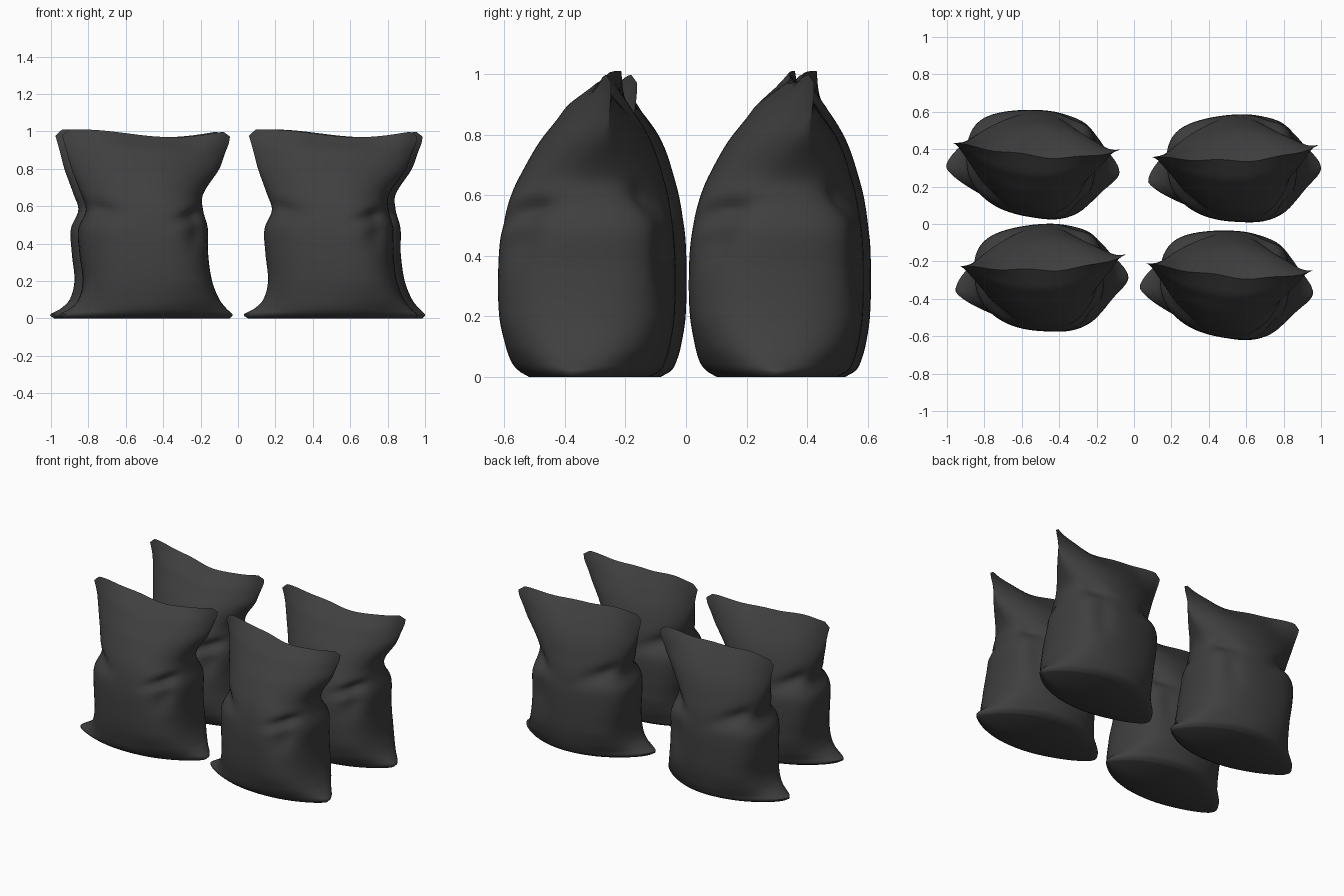
import bpy
import bmesh
import math

cube = bpy.data.objects.get("Cube")
if cube:
    bpy.data.objects.remove(cube)

# Single dark cloth colour
cloth = bpy.data.materials.new("charcoal cloth")
cloth.use_nodes = True
colour = (0.05, 0.05, 0.05, 1)
cloth.diffuse_color = colour
shader = cloth.node_tree.nodes["Principled BSDF"]
shader.inputs["Base Color"].default_value = colour
shader.inputs["Roughness"].default_value = 0.9

# Bag profile: height, left width, right width, front, back, side seam, boxiness
PROFILE = [
    (0, .45, .44, -.2, .2, -.035, .3),
    (.02, .475, .455, -.235, .235, -.035, .3),
    (.05, .42, .425, -.262, .252, -.03, .5),
    (.1, .37, .385, -.283, .267, -.02, .8),
    (.2, .345, .345, -.305, .282, 0, 1),
    (.35, .36, .325, -.31, .285, .03, 1),
    (.48, .365, .325, -.3, .28, .04, 1),
    (.58, .325, .3, -.275, .265, .04, .9),
    (.66, .35, .3, -.24, .245, .05, .7),
    (.8, .4, .39, -.15, .2, .07, .33),
    (.9, .425, .425, -.06, .15, .085, .1),
    (.96, .44, .445, .03, .115, .09, 0),
    (1, .45, .45, .09, .09, .09, 0),
]

# Creases: side (-1 front, 1 back), x, z, x radius, z radius, slope, depth
CREASES = [
    (-1, .26, .46, .07, .08, .3, .03),
    (-1, .27, .56, .12, .035, .25, .045),
    (-1, -.26, .58, .1, .04, -.2, .02),
    (-1, .0, .86, .25, .06, 0, .012),
    (1, .26, .6, .12, .05, .3, .035),
    (1, -.25, .6, .14, .05, -.4, .03),
    (1, .2, .4, .06, .14, 0, .02),
]

COLUMNS, ROWS = 32, 60


def sample(z):
    """Smooth interpolation of the profile at one height."""
    i = 0
    while i < len(PROFILE) - 2 and PROFILE[i + 1][0] < z:
        i += 1
    a, b = PROFILE[i], PROFILE[i + 1]
    before, after = PROFILE[max(i - 1, 0)], PROFILE[min(i + 2, len(PROFILE) - 1)]
    span = b[0] - a[0]
    t = (z - a[0]) / span
    values = []
    for k in range(1, len(a)):
        m0 = (b[k] - before[k]) / (b[0] - before[0]) * span
        m1 = (after[k] - a[k]) / (after[0] - a[0]) * span
        values.append((2*t**3 - 3*t*t + 1) * a[k] + (t**3 - 2*t*t + t) * m0
                      + (3*t*t - 2*t**3) * b[k] + (t**3 - t*t) * m1)
    return values


def panel_bulge(u, side, box):
    """Fullness across a panel: a lens at the ends, a filled sack between."""
    lens = 1 - u * u
    if side < 0:
        # The front sags towards the bag's left
        full = max(0, 1 - abs(u) ** 2.6) ** 0.4 * (.94 + .13 * u)
    else:
        # The back has squared corners and a raised middle
        full = .75 * max(0, 1 - abs(u) ** 6) ** 0.4 + .25 * lens
    return lens + (full - lens) * box


def cloth_point(u, z, side):
    """Point on the front or back panel, u running from -1 to 1 across it."""
    left, right, front, back, seam, box = sample(z)
    x = u * (left if u < 0 else right)
    depth_here = (front if side < 0 else back) - seam
    y = seam + depth_here * panel_bulge(u, side, min(max(box, 0), 1))
    # Pressed creases fade out at the side seams
    fade = min(1, 5 * (1 - abs(u)))
    start_x = x
    for where, cx, cz, rx, rz, slope, depth in CREASES:
        if where == side:
            dx = start_x - cx
            dz = z - cz - slope * dx
            push = depth * fade * math.exp(-(dx / rx)**2 - (dz / rz)**2)
            y -= side * push
            x -= push * u * .6
    # Wavy closed mouth with rounded corners
    top = max(0, (z - .7) / .3) ** 2
    y -= top * (.065 * (1 - u * u) * (.8 + .5 * u) + .006 * math.sin(9 * u))
    z += top * (.012 * u * u - .018 * math.cos(3 * (u - .35)) - .014)
    z -= .4 * top * max(0, abs(u) - .92)
    return x, y, z


# Bag mesh: stacked rings, mouth welded shut
bm = bmesh.new()
across = [math.sin(math.pi * (i / COLUMNS - .5)) for i in range(COLUMNS + 1)]
rings = []
for r in range(ROWS + 1):
    z = (r / ROWS) ** 1.25
    loop = [(u, -1) for u in across] + [(u, 1) for u in across[-2:0:-1]]
    rings.append([bm.verts.new(cloth_point(u, z, side)) for u, side in loop])
for low, high in zip(rings, rings[1:]):
    for i in range(len(low)):
        j = (i + 1) % len(low)
        bm.faces.new((low[i], low[j], high[j], high[i]))
bm.faces.new(list(reversed(rings[0])))
bmesh.ops.remove_doubles(bm, verts=rings[-1], dist=0.0005)
bmesh.ops.recalc_face_normals(bm, faces=bm.faces)
bag_mesh = bpy.data.meshes.new("bag")
bm.to_mesh(bag_mesh)
bm.free()
bag_mesh.materials.append(cloth)

# Four bags in two rows, each turned a little
PLACES = {
    "front_right_bag": (-.485, -.285, 4.5),
    "front_left_bag": (.505, -.32, -2),
    "back_right_bag": (-.53, .325, -2),
    "back_left_bag": (.545, .3, 4.5),
}
for name, (x, y, turn) in PLACES.items():
    bag = bpy.data.objects.new(name, bag_mesh)
    bpy.context.collection.objects.link(bag)
    bag.location = (x, y, 0)
    bag.rotation_euler.z = math.radians(turn)

bpy.ops.object.select_all(action="DESELECT")
bag.select_set(True)
bpy.context.view_layer.objects.active = bag
bpy.ops.object.shade_smooth_by_angle(angle=math.radians(50))
